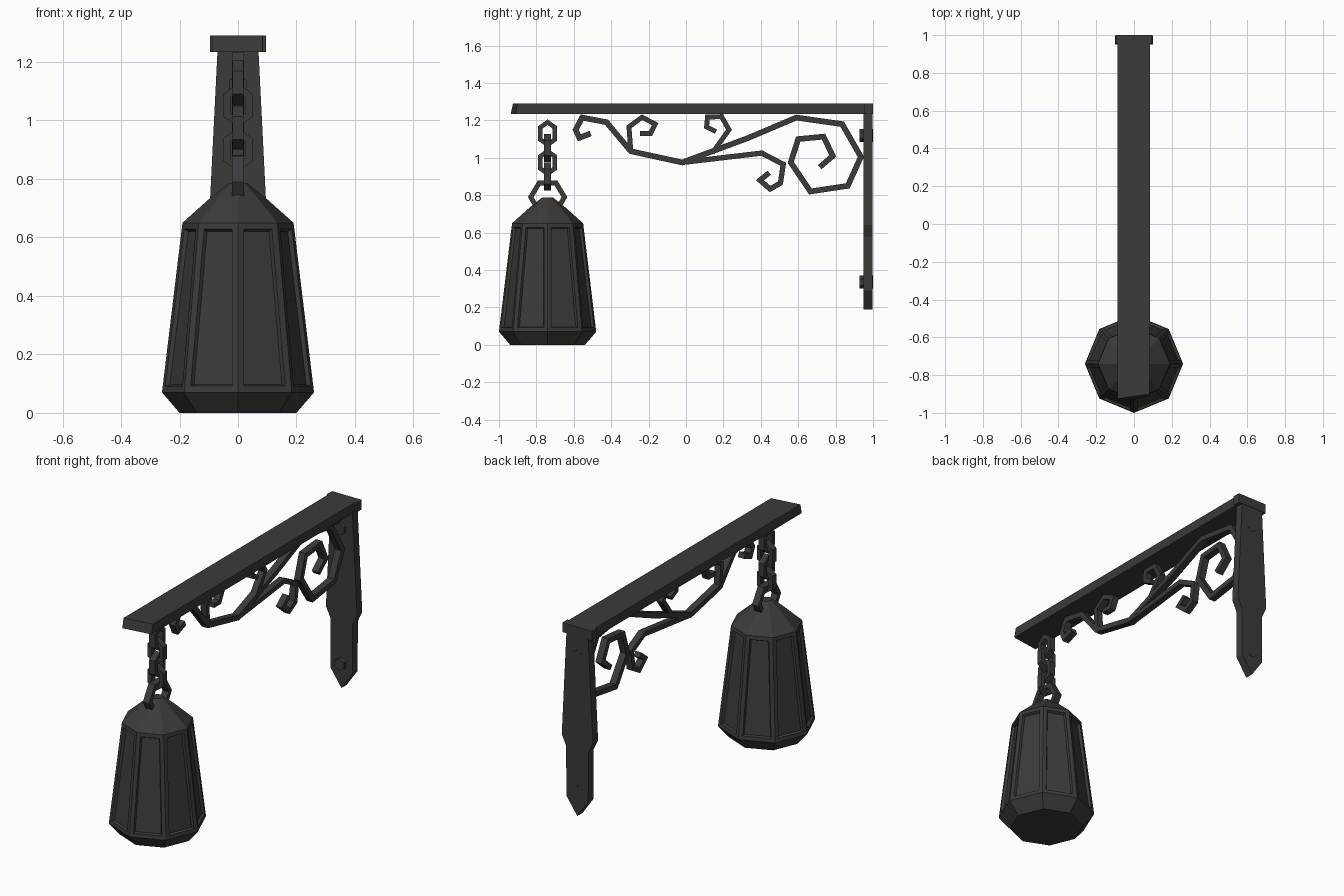
import bpy, bmesh
from math import pi, cos, sin
from mathutils import Vector, Matrix

if "Cube" in bpy.data.objects:
    bpy.data.objects.remove(bpy.data.objects["Cube"])

LY = -0.74  # lantern / chain axis

iron = bpy.data.materials.new("dark_iron")
iron.diffuse_color = (0.045, 0.043, 0.042, 1)
iron.use_nodes = True
iron.node_tree.nodes["Principled BSDF"].inputs["Base Color"].default_value = iron.diffuse_color


def finish(name, bm):
    bmesh.ops.recalc_face_normals(bm, faces=bm.faces)
    me = bpy.data.meshes.new(name)
    bm.to_mesh(me)
    bm.free()
    ob = bpy.data.objects.new(name, me)
    me.materials.append(iron)
    bpy.context.collection.objects.link(ob)
    return ob


def loft(name, rings):
    """Skin closed rings of points and cap both ends."""
    bm = bmesh.new()
    vs = [[bm.verts.new(p) for p in r] for r in rings]
    n = len(vs[0])
    for a, b in zip(vs, vs[1:]):
        for i in range(n):
            j = (i + 1) % n
            bm.faces.new((a[i], a[j], b[j], b[i]))
    bm.faces.new(vs[0])
    bm.faces.new(vs[-1])
    return finish(name, bm)


def bar(name, pts, w=0.015, d=0.02, closed=False, to3d=lambda u, v, t: (t, u, v)):
    """Sweep a flat bar along a planar path with mitred corners."""
    P = [Vector(p) for p in pts]
    n = len(P)
    bm = bmesh.new()
    rings = []
    for i, p in enumerate(P):
        a = (p - P[i - 1]).normalized() if closed or i > 0 else None
        b = (P[(i + 1) % n] - p).normalized() if closed or i < n - 1 else None
        a, b = a or b, b or a
        na, nb = Vector((-a.y, a.x)), Vector((-b.y, b.x))
        m = (na + nb).normalized()
        m *= w / max(m.dot(na), 0.5)
        rings.append([bm.verts.new(to3d(p.x + s * m.x, p.y + s * m.y, t * d))
                      for s, t in ((-1, -1), (1, -1), (1, 1), (-1, 1))])
    for i in range(n if closed else n - 1):
        A, B = rings[i], rings[(i + 1) % n]
        for k in range(4):
            l = (k + 1) % 4
            bm.faces.new((A[k], A[l], B[l], B[k]))
    if not closed:
        bm.faces.new(rings[0])
        bm.faces.new(rings[-1])
    return finish(name, bm)


# Top beam with a slanted, slightly uneven front end
def beam_ring(y0, y1, xl, xr, drop=0.0):
    return [(xl, y0 - drop, 1.235), (xr, y1 - drop, 1.235), (xr, y1, 1.29), (xl, y0, 1.29)]

loft("top_beam", [beam_ring(-0.925, -0.90, -0.088, 0.083, 0.012),
                  beam_ring(0.96, 0.96, -0.087, 0.085)])
loft("beam_end_cap", [beam_ring(y, y, -0.095, 0.095) for y in (0.955, 1.0)])

# Wall plate with shoulders and a pointed foot
half = [(0.07, 1.24), (0.1, 0.64), (0.072, 0.58), (0.07, 0.29)]
outline = half + [(0, 0.19)] + [(-x, z) for x, z in reversed(half)]
loft("wall_plate", [[(x, y, z) for x, z in outline] for y in (0.95, 0.998)])

# Hexagonal bolts through the plate
for z in (1.12, 0.335):
    loft("plate_bolt", [[(0.035 * cos(k * pi / 3 + pi / 6), y, z + 0.035 * sin(k * pi / 3 + pi / 6))
                         for k in range(6)] for y in (0.928, 1.0)])

# Scrollwork under the beam (paths in y, z)
bar("main_scroll", [(-0.51, 1.13), (-0.57, 1.107), (-0.59, 1.15), (-0.555, 1.215), (-0.425, 1.19),
                    (-0.295, 1.035), (-0.02, 0.975), (0.33, 1.105), (0.59, 1.215), (0.835, 1.18),
                    (0.935, 1.005), (0.865, 0.85), (0.665, 0.82), (0.56, 0.975), (0.6, 1.1),
                    (0.735, 1.113), (0.785, 1.01), (0.715, 0.95)])
bar("front_curl", [(-0.295, 1.035), (-0.305, 1.165), (-0.235, 1.217), (-0.165, 1.18),
                   (-0.19, 1.13), (-0.245, 1.13)], 0.013, 0.019)
bar("middle_curl", [(0.14, 1.025), (0.23, 1.15), (0.19, 1.22), (0.115, 1.218),
                    (0.11, 1.165), (0.16, 1.14)], 0.013, 0.019)
bar("lower_curl", [(-0.02, 0.975), (0.405, 1.025), (0.52, 0.965), (0.505, 0.865),
                   (0.45, 0.833), (0.395, 0.88), (0.445, 0.92)], 0.014, 0.019)

# Chain of alternating hexagonal links
hexa = [(0, 1), (1, 0.55), (1, -0.55), (0, -1), (-1, -0.55), (-1, 0.55)]
for i, z in enumerate((1.13, 1.052, 0.975, 0.9)):
    path = [(u * 0.038, z + v * 0.06) for u, v in hexa]
    if i % 2:
        axes = lambda u, v, t: (u, LY + t, v)
    else:
        axes = lambda u, v, t: (t, LY + u, v)
    bar("chain_link", path, 0.012, 0.018, True, axes)

# Carrying ring sunk into the lantern roof
bar("lantern_ring", [(LY + u, v) for u, v in ((0.05, 0.72), (0.09, 0.79), (0.045, 0.865),
                                             (-0.045, 0.865), (-0.09, 0.79), (-0.05, 0.72))], 0.013, 0.02)

# Octagonal lantern body with recessed panels
profile = [(0.2, 0.0), (0.26, 0.07), (0.19, 0.65), (0.095, 0.735), (0.03, 0.787)]
lantern = loft("lantern_body", [[(r * cos(k * pi / 4), LY + r * sin(k * pi / 4), z)
                                 for k in range(8)] for r, z in profile])
bm = bmesh.new()
bm.from_mesh(lantern.data)
sides = [f for f in bm.faces if 0.3 < f.calc_center_median().z < 0.45]
bmesh.ops.inset_individual(bm, faces=sides, thickness=0.022, use_even_offset=True)
bmesh.ops.inset_individual(bm, faces=sides, thickness=0.006, depth=-0.014, use_even_offset=True)
bm.to_mesh(lantern.data)
bm.free()
